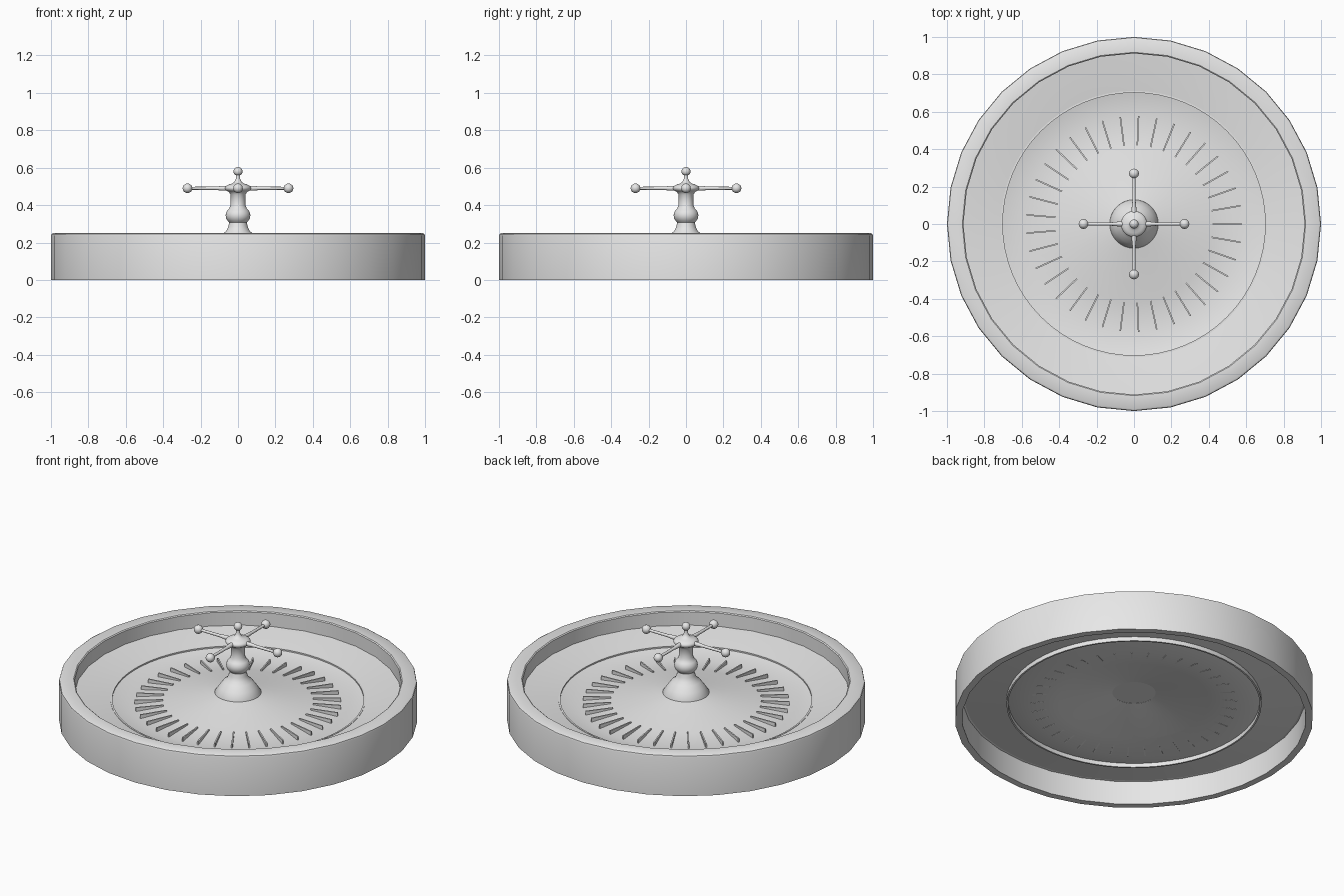
import bpy, bmesh, math
from mathutils import Matrix

if "Cube" in bpy.data.objects:
    bpy.data.objects.remove(bpy.data.objects["Cube"])

grey = bpy.data.materials.new("plain grey")
grey.use_nodes = True
grey.diffuse_color = (0.8, 0.8, 0.8, 1)
grey.node_tree.nodes["Principled BSDF"].inputs["Base Color"].default_value = (0.8, 0.8, 0.8, 1)


def finish(name, bm, matrix=None):
    bmesh.ops.remove_doubles(bm, verts=bm.verts, dist=1e-5)
    bmesh.ops.recalc_face_normals(bm, faces=bm.faces)
    mesh = bpy.data.meshes.new(name)
    bm.to_mesh(mesh)
    bm.free()
    mesh.materials.append(grey)
    obj = bpy.data.objects.new(name, mesh)
    if matrix:
        obj.matrix_world = matrix
    bpy.context.collection.objects.link(obj)
    bpy.ops.object.select_all(action='DESELECT')
    obj.select_set(True)
    bpy.context.view_layer.objects.active = obj
    bpy.ops.object.shade_smooth_by_angle(angle=math.radians(35))
    return obj


def lathe(name, profile, steps=48, closed=False, matrix=None):
    """Turn a (radius, height) profile round the z axis."""
    bm = bmesh.new()
    verts = [bm.verts.new((r, 0, z)) for r, z in profile]
    pairs = list(zip(verts, verts[1:]))
    if closed:
        pairs.append((verts[-1], verts[0]))
    edges = [bm.edges.new(p) for p in pairs]
    bmesh.ops.spin(bm, geom=verts + edges, cent=(0, 0, 0), axis=(0, 0, 1),
                   angle=math.tau, steps=steps, use_merge=True)
    return finish(name, bm, matrix)


def ball(z, radius, start, end, flat=1.0, count=8):
    """Profile points on a ball, from start to end degrees of latitude."""
    points = []
    for i in range(count + 1):
        a = math.radians(start + (end - start) * i / count)
        points.append((max(0, radius * math.cos(a)), z + radius * flat * math.sin(a)))
    return points


# Outer casing with rounded rim and open underside
lathe("outer_casing", [(1, 0), (1, .235), (.997, .245), (.988, .25), (.918, .25),
                       (.912, .245), (.912, .155), (.96, .145), (.96, 0)], 32, True)

# Sloping ball track and the ring at its inner edge
lathe("ball_track", [(.708, .13), (.93, .166), (.97, .17), (.97, .15), (.708, .115)], 64, True)
lathe("track_ring", [(.712, .09), (.712, .133), (.702, .133), (.702, .09)], 64, True)

# Thin turning plate, dished outside the pockets and rising to the hub
lathe("rotor", [(.703, .125), (.58, .098), (.42, .119), (.13, .175),
                (.12, .165), (.42, .111), (.58, .09), (.703, .115)], 64, True)

# Pocket dividers
FINS = 37
bm = bmesh.new()
for i in range(FINS):
    turn = Matrix.Rotation(math.tau * i / FINS, 4, 'Z')
    fin = bmesh.ops.create_cube(bm, size=1)["verts"]
    for v in fin:
        outer, top = v.co.x > 0, v.co.z > 0
        v.co.x = .577 if outer else .42
        v.co.y *= .008
        if top:
            v.co.z = .122 if outer else .127
        else:
            v.co.z = .088 if outer else .113
        v.co = turn @ v.co
finish("pocket_dividers", bm)

# Turned hub: flared base, ball, column, lens-shaped cap
hub = [(.0, .168), (.13, .168), (.13, .178), (.105, .215), (.08, .248), (.062, .262), (.052, .285)]
hub += ball(.345, .066, -45, 45, .8)
hub += [(.044, .39), (.039, .4), (.039, .455), (.046, .465)]
hub += ball(.49, .07, -45, 60, .4)
hub += [(.02, .523), (.012, .54), (.012, .56)]
hub += ball(.58, .024, -55, 90)
lathe("hub", hub, 32)

# Four handles with ball ends
handle = [(.013, .04), (.013, .08), (.009, .12), (.008, .25)] + ball(.27, .026, -70, 90)
for i in range(4):
    m = (Matrix.Translation((0, 0, .49)) @ Matrix.Rotation(math.tau * i / 4, 4, 'Z')
         @ Matrix.Rotation(math.pi / 2, 4, 'Y'))
    lathe("handle_%d" % (i + 1), handle, 16, False, m)
